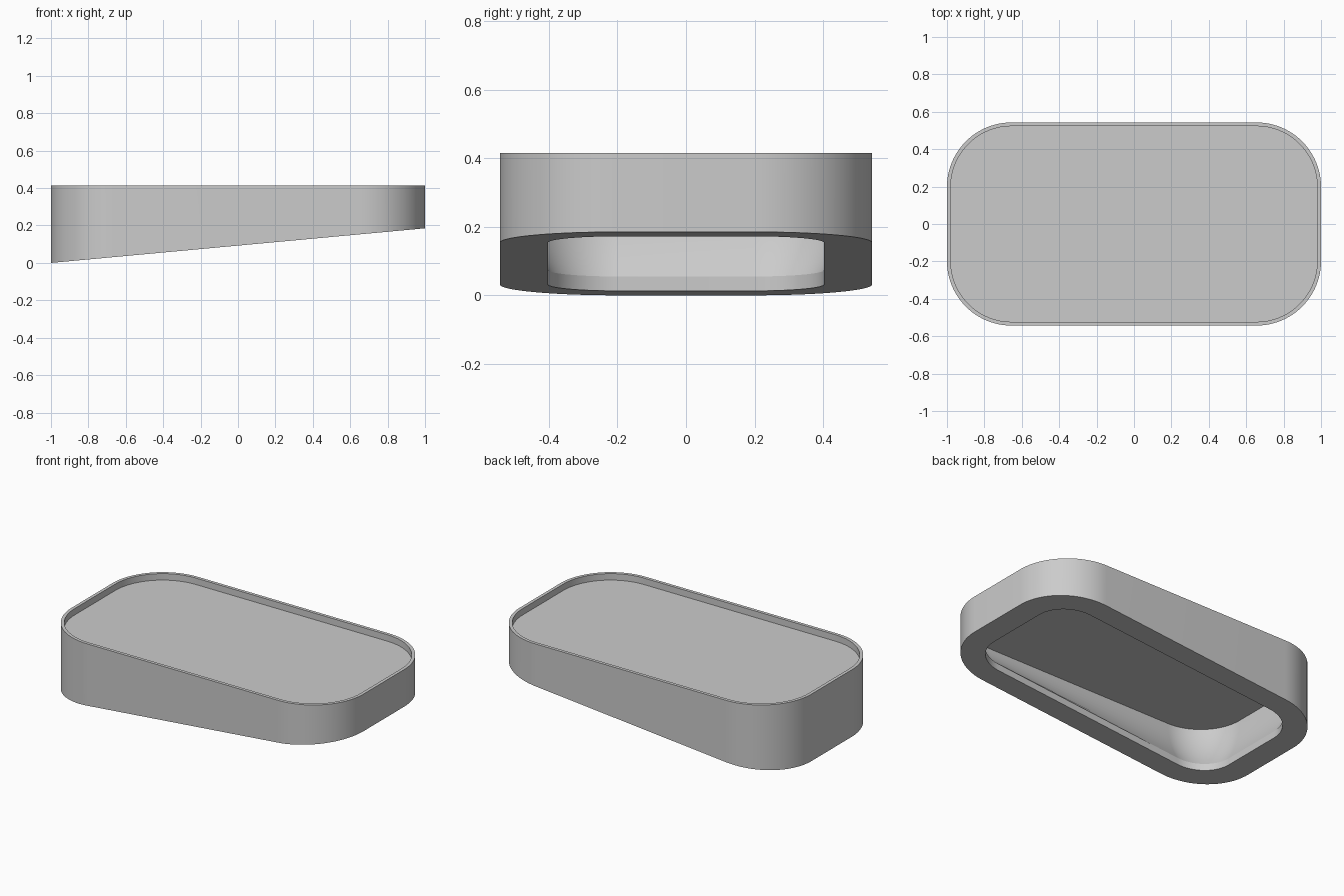
import bpy
import bmesh
from math import cos, sin, pi, radians

cube = bpy.data.objects.get("Cube")
if cube:
    bpy.data.objects.remove(cube, do_unlink=True)

HALF_X, HALF_Y, RADIUS = 1.0, 0.543, 0.345
TOP, FLOOR, CEILING = 0.415, 0.375, 0.33
RIM, OPENING, CHAMBER, LIP = 0.02, 0.14, 0.06, 0.042
CORNER_STEPS, FLARE_STEPS = 24, 8


def base(x):
    """Height of the sloping underside."""
    return 0.0925 * (x + 1)


def outline(inset):
    """Rounded rectangle, offset inward from the outer wall."""
    r = RADIUS - inset
    points = []
    for q, (sx, sy) in enumerate([(1, 1), (-1, 1), (-1, -1), (1, -1)]):
        for i in range(CORNER_STEPS + 1):
            a = (q + i / CORNER_STEPS) * pi / 2
            points.append((sx * (HALF_X - RADIUS) + r * cos(a),
                           sy * (HALF_Y - RADIUS) + r * sin(a)))
    return points


def flare(t):
    """Chamber wall, curving outward from the lip to the ceiling."""
    inset = CHAMBER + (OPENING - CHAMBER) * (1 - t) ** 2
    return inset, lambda x: (base(x) + LIP) * (1 - t) + CEILING * t


# Section through the shell, from the tray floor around to the ceiling
section = [(RIM, lambda x: FLOOR), (RIM, lambda x: TOP),
           (0, lambda x: TOP), (0, base), (OPENING, base)]
section += [flare(i / FLARE_STEPS) for i in range(FLARE_STEPS + 1)]

bm = bmesh.new()
rings = [[bm.verts.new((x, y, height(x))) for x, y in outline(inset)]
         for inset, height in section]
for a, b in zip(rings, rings[1:]):
    for i in range(len(a)):
        j = (i + 1) % len(a)
        bm.faces.new((a[i], a[j], b[j], b[i]))

# Tray floor and chamber ceiling
bm.faces.new(rings[0])
bm.faces.new(rings[-1])
bmesh.ops.recalc_face_normals(bm, faces=bm.faces)

mesh = bpy.data.meshes.new("wedge_tray")
bm.to_mesh(mesh)
bm.free()
tray = bpy.data.objects.new("wedge_tray", mesh)
bpy.context.collection.objects.link(tray)

# Plain grey
grey = bpy.data.materials.new("light grey")
grey.use_nodes = True
colour = (0.6, 0.6, 0.6, 1)
grey.diffuse_color = colour
grey.node_tree.nodes["Principled BSDF"].inputs["Base Color"].default_value = colour
mesh.materials.append(grey)

bpy.ops.object.select_all(action="DESELECT")
tray.select_set(True)
bpy.context.view_layer.objects.active = tray
bpy.ops.object.shade_smooth_by_angle(angle=radians(20))
